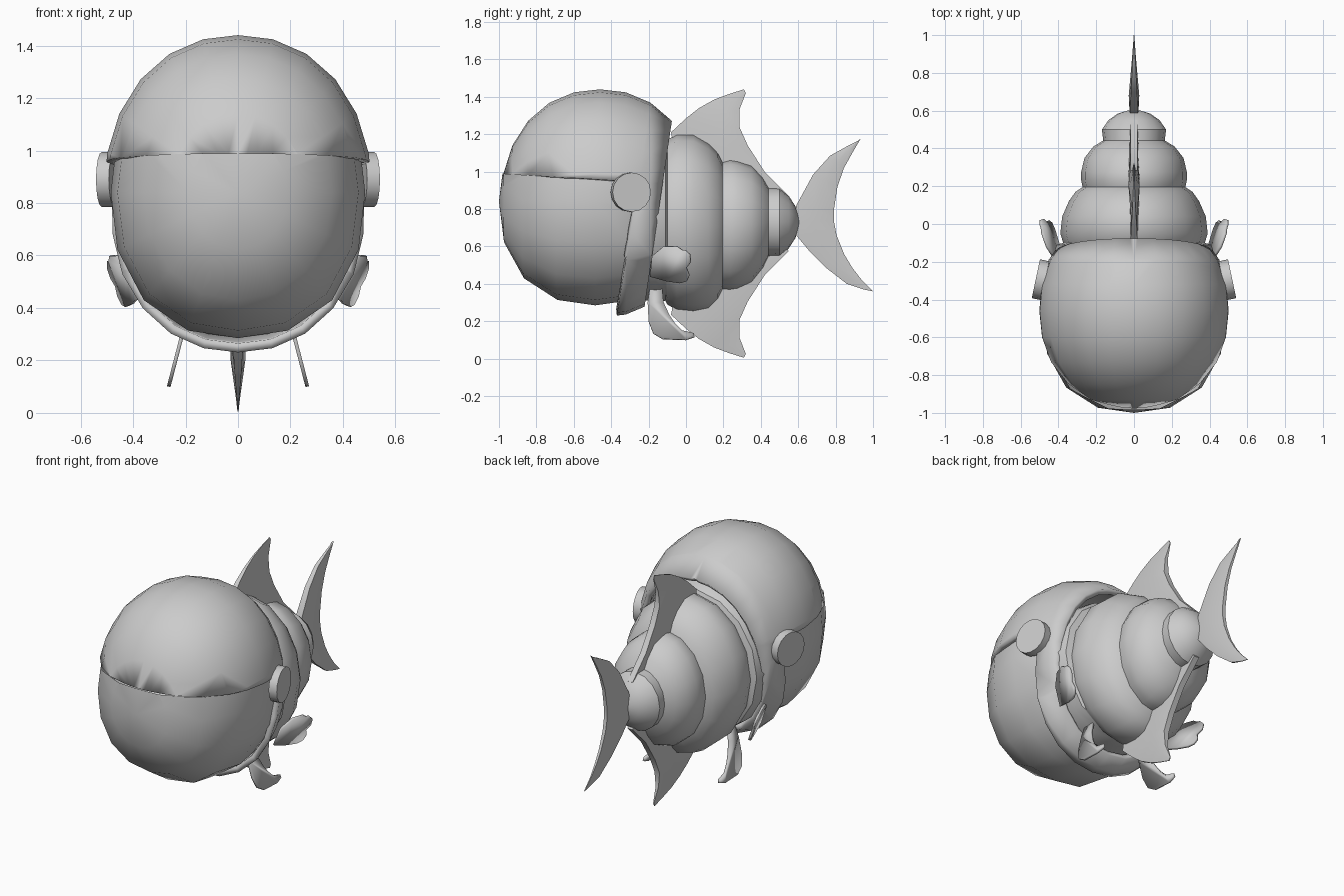
import bpy, bmesh, math
from mathutils import Vector, Matrix

if "Cube" in bpy.data.objects:
    bpy.data.objects.remove(bpy.data.objects["Cube"])


def finish(name, bm, angle=35):
    bmesh.ops.recalc_face_normals(bm, faces=bm.faces)
    me = bpy.data.meshes.new(name)
    bm.to_mesh(me)
    bm.free()
    ob = bpy.data.objects.new(name, me)
    bpy.context.collection.objects.link(ob)
    bpy.ops.object.select_all(action='DESELECT')
    ob.select_set(True)
    bpy.context.view_layer.objects.active = ob
    bpy.ops.object.shade_smooth_by_angle(angle=math.radians(angle))
    return ob


def solidify(ob, t, offset):
    m = ob.modifiers.new("thickness", 'SOLIDIFY')
    m.thickness, m.offset = t, offset


def mirror(ob):
    ob.modifiers.new("mirror", 'MIRROR')


# Slanted cutting lines in the side view
def rear(z): return -.08 + (z - 1.24) * .147
def strap_front(z): return -.28 + (z - .79) * .16
def rim(y): return .99 - .062 * (y + .99)


def round_shell(segs, center, size, p=2.15):
    """Slightly boxy ellipsoid, poles along y, split along the cutting lines."""
    bm = bmesh.new()
    bmesh.ops.create_uvsphere(bm, u_segments=segs, v_segments=segs // 2, radius=1,
                              matrix=Matrix.Rotation(math.pi / 2, 4, 'X'))
    for v in bm.verts:
        n = sum(abs(c) ** p for c in v.co) ** (1 / p)
        v.co = Vector([c / n * s + o for c, s, o in zip(v.co, size, center)])
    for co, no in (((0, rear(.8), .8), (0, 1, -.147)),
                   ((0, strap_front(.8), .8), (0, 1, -.16)),
                   ((0, -.99, .99), (0, .062, 1))):
        bmesh.ops.bisect_plane(bm, geom=bm.verts[:] + bm.edges[:] + bm.faces[:],
                               plane_co=co, plane_no=no)
    return bm


def keep(bm, test):
    bad = [f for f in bm.faces
           if not test(f.calc_center_median().y, f.calc_center_median().z)]
    bmesh.ops.delete(bm, geom=bad, context='FACES')


# Helmet dome with chin strap
bm = round_shell(24, (0, -.46, .83), (.512, .53, .61))
keep(bm, lambda y, z: y < rear(z) and (z > rim(y) or y > strap_front(z)))
solidify(finish("helmet", bm), .035, -1)

# Visor
bm = round_shell(16, (0, -.485, .84), (.485, .515, .555), 2.3)
keep(bm, lambda y, z: y < rear(z) and z < rim(y))
finish("visor", bm)

# Ear discs
bm = bmesh.new()
bmesh.ops.create_cone(bm, cap_ends=True, segments=16, radius1=.105, radius2=.105, depth=.05,
                      matrix=Matrix.Translation((.495, -.295, .89))
                      @ Matrix.Rotation(math.radians(12), 4, 'Z')
                      @ Matrix.Rotation(math.pi / 2, 4, 'Y'))
mirror(finish("ear_disc", bm))


def loft(bm, rings):
    loops = [[bm.verts.new(c) for c in r] for r in rings]
    for a, b in zip(loops, loops[1:]):
        for i in range(len(a)):
            j = (i + 1) % len(a)
            bm.faces.new((a[i], a[j], b[j], b[i]))
    bm.faces.new(loops[0])
    bm.faces.new(loops[-1])


# Segmented body: y, centre z, half height, half width
SECTIONS = [(-.94, .8, .15, .14), (-.8, .79, .33, .31), (-.55, .78, .45, .41),
            (-.3, .78, .46, .44), (-.16, .76, .455, .425), (-.11, .75, .44, .41),
            (-.1, .73, .44, .375), (-.05, .73, .47, .39), (.04, .725, .475, .38),
            (.12, .71, .445, .345), (.17, .71, .395, .31), (.195, .71, .345, .272),
            (.235, .715, .352, .28), (.275, .715, .345, .28), (.35, .72, .315, .262),
            (.41, .725, .245, .215), (.442, .73, .185, .163), (.5, .73, .182, .17),
            (.55, .73, .14, .135), (.585, .73, .085, .085), (.605, .73, .02, .02)]
bm = bmesh.new()
loft(bm, [[(rx * math.sin(k * math.tau / 16), y, zc + rz * math.cos(k * math.tau / 16))
           for k in range(16)] for y, zc, rz, rx in SECTIONS])
finish("body", bm)


def fin(name, pairs, thick):
    """Loft between leading and trailing edge points, thickest in the middle."""
    rings = []
    for ly, lz, ty, tz in pairs:
        pts = [(ly, lz, .6), ((ly + ty) / 2, (lz + tz) / 2, 1), (ty, tz, .6)]
        side = [(thick(y, z) * k, y, z) for y, z, k in pts]
        rings.append(side + [(-x, y, z) for x, y, z in reversed(side)])
    bm = bmesh.new()
    loft(bm, rings)
    return finish(name, bm)


# Dorsal fin and its mirrored lower fin
DORSAL = [(-.06, 1.1, .5, .8), (-.08, 1.21, .55, .87), (0, 1.285, .42, 1.0),
          (.07, 1.34, .33, 1.14), (.15, 1.385, .285, 1.24), (.23, 1.415, .285, 1.33),
          (.31, 1.44, .32, 1.42)]
fin("dorsal_fin", DORSAL, lambda y, z: min(.03, max(.003, (1.445 - z) * .14)))
fin("lower_fin", [(a, 1.445 - b, c, 1.445 - d) for a, b, c, d in DORSAL],
    lambda y, z: min(.03, max(.003, z * .14)))

# Tail fin
TAIL = [(.92, 1.165, .935, 1.178), (.86, 1.135, .895, 1.11), (.77, 1.085, .845, 1.02),
        (.68, .985, .81, .92), (.59, .82, .79, .79), (.57, .73, .79, .74),
        (.585, .665, .805, .66), (.66, .575, .845, .56), (.75, .485, .89, .485),
        (.86, .40, .94, .42), (.95, .37, 1.0, .36)]
fin("tail_fin", TAIL, lambda y, z: max(.003, .035 * (1 - (y - .6) / .4)))


def plate(name, pts, x):
    """Thin flat paired fin from a side outline."""
    bm = bmesh.new()
    bm.faces.new([bm.verts.new((x(y, z), y, z)) for y, z in pts])
    ob = finish(name, bm)
    solidify(ob, .014, 0)
    mirror(ob)


# Pectoral fins with three lobes
plate("pectoral_fin",
      [(-.19, .44), (-.1, .415), (-.03, .405), (.005, .415), (.018, .445), (.003, .485),
       (.025, .515), (.022, .555), (-.005, .58), (-.02, .58), (-.05, .6), (-.12, .6), (-.18, .55)],
      lambda y, z: .425 + (y + .12) * .35 + (z - .5) * .35)

# Pelvic fins
plate("pelvic_fin",
      [(-.19, .4), (-.205, .3), (-.2, .2), (-.175, .135), (-.125, .105), (0, .1), (.045, .115),
       (.042, .135), (-.02, .15), (-.06, .19), (-.09, .235), (-.12, .3), (-.13, .4)],
      lambda y, z: .22 + (.27 - z) * .26)
